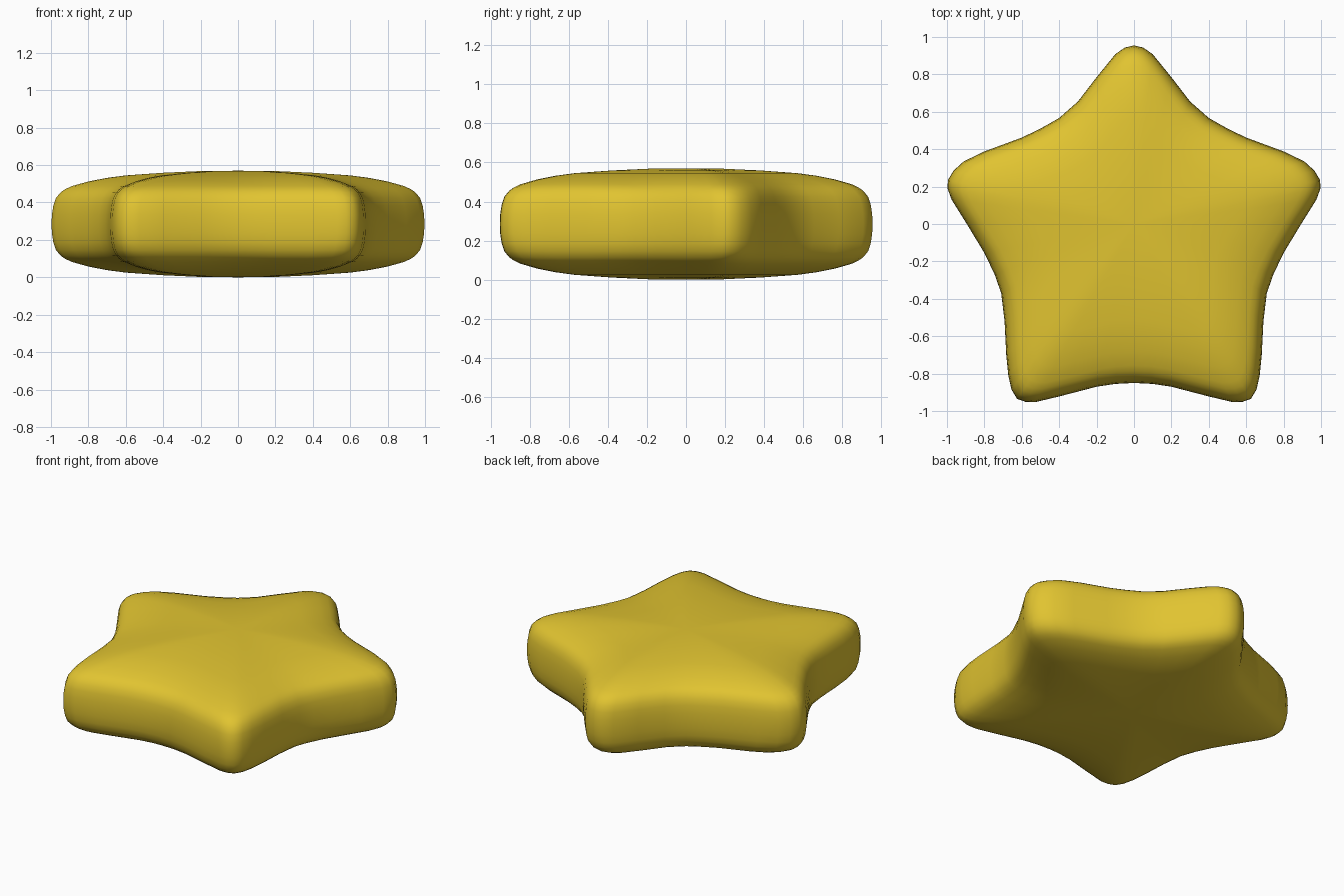
import bpy, bmesh

if "Cube" in bpy.data.objects:
    bpy.data.objects.remove(bpy.data.objects["Cube"])

# Right half of the star outline, from top tip to bottom valley
HALF = [(0, .955), (.05, .943), (.1, .908), (.2, .785), (.3, .655), (.4, .567),
        (.5, .51), (.6, .462), (.8, .388), (.91, .335), (.965, .285), (.995, .235),
        (.997, .19), (.975, .13), (.9, .01), (.8, -.155), (.745, -.27), (.71, -.37),
        (.692, -.52), (.683, -.7), (.672, -.81), (.655, -.885), (.625, -.935),
        (.58, -.951), (.53, -.953), (.4, -.922), (.2, -.87), (.1, -.855), (0, -.85)]
OUTLINE = HALF + [(-x, y) for x, y in HALF[-2:0:-1]]

# Rounded edge and gently domed face: (outline scale, height from mid plane)
UPPER = [(.998, .05), (.99, .1), (.976, .14), (.95, .17), (.925, .187), (.89, .203),
         (.8, .228), (.7, .247), (.6, .26), (.4, .274), (.2, .283)]
PROFILE = [(s, -h) for s, h in reversed(UPPER)] + [(1, 0)] + UPPER
MID = .285

bm = bmesh.new()
rings = [[bm.verts.new((x * s, y * s, MID + h)) for x, y in OUTLINE] for s, h in PROFILE]
n = len(OUTLINE)
for a, b in zip(rings, rings[1:]):
    for i in range(n):
        j = (i + 1) % n
        bm.faces.new((a[i], a[j], b[j], b[i]))
# Close both faces with a centre fan
for ring, z in ((rings[0], 0), (rings[-1], 2 * MID)):
    c = bm.verts.new((0, 0, z))
    for i in range(n):
        bm.faces.new((ring[i], ring[(i + 1) % n], c))
bmesh.ops.recalc_face_normals(bm, faces=bm.faces)
for f in bm.faces:
    f.smooth = True

mesh = bpy.data.meshes.new("star")
bm.to_mesh(mesh)
bm.free()
star = bpy.data.objects.new("star", mesh)
bpy.context.collection.objects.link(star)

# Yellow gold surface
mat = bpy.data.materials.new("yellow")
mat.diffuse_color = (.75, .55, .03, 1)
mat.use_nodes = True
mat.node_tree.nodes["Principled BSDF"].inputs["Base Color"].default_value = mat.diffuse_color
mesh.materials.append(mat)
